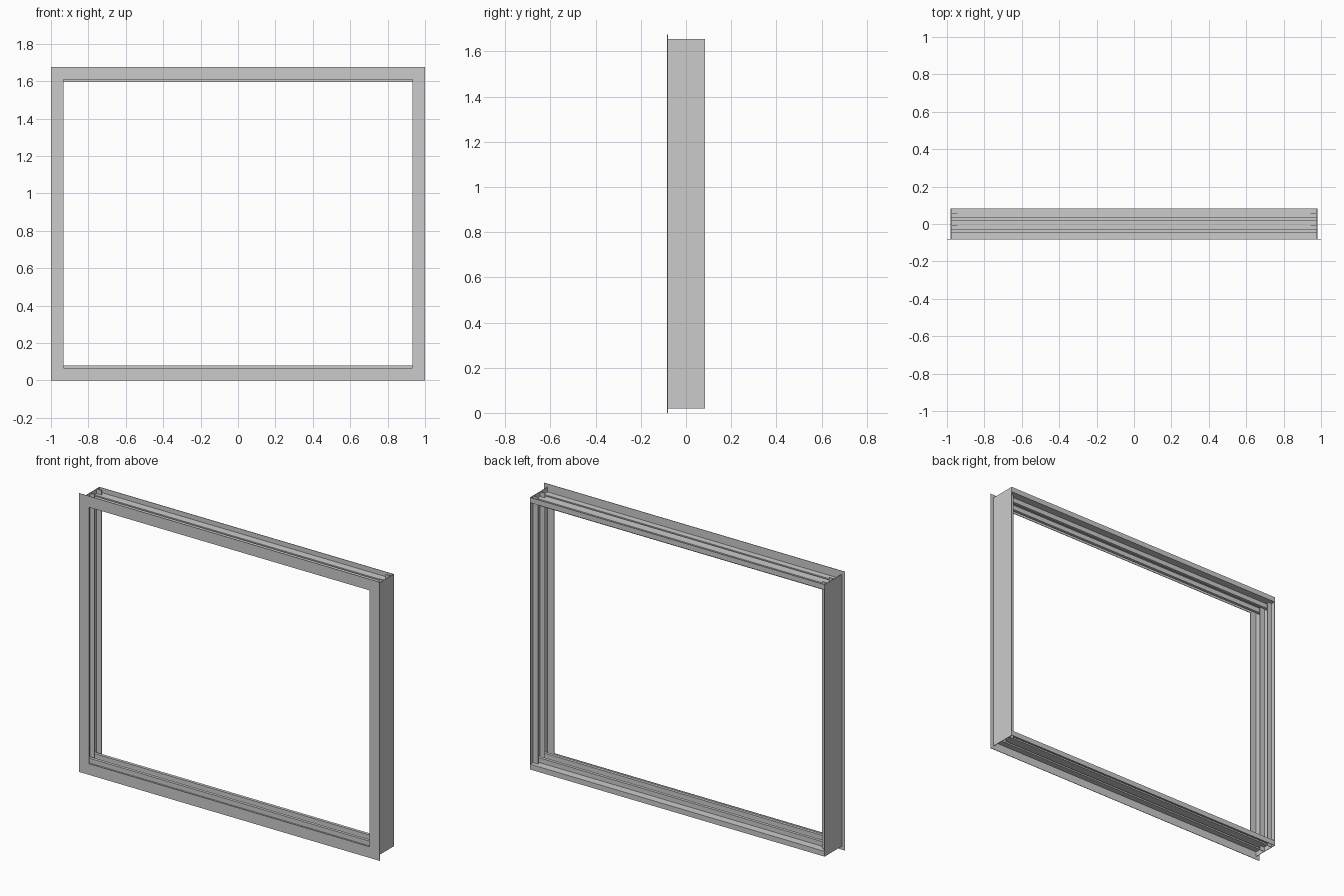
import bpy, bmesh
from mathutils import Vector

if "Cube" in bpy.data.objects:
    bpy.data.objects.remove(bpy.data.objects["Cube"])

H = 1.675          # overall height
W = 0.98           # half width of the frame body
D = 0.083          # half depth
T = 0.003          # sheet thickness


def make_object(name, bm):
    bmesh.ops.recalc_face_normals(bm, faces=bm.faces)
    me = bpy.data.meshes.new(name)
    bm.to_mesh(me)
    bm.free()
    ob = bpy.data.objects.new(name, me)
    bpy.context.collection.objects.link(ob)
    return ob


def box(name, lo, hi):
    bm = bmesh.new()
    bmesh.ops.create_cube(bm, size=1)
    for v in bm.verts:
        v.co = Vector([(a + b) / 2 + c * (b - a) for a, b, c in zip(lo, hi, v.co)])
    return make_object(name, bm)


def bent_sheet(name, profile, flip):
    """Extrude an open y-z profile along x; flip mirrors it to the top."""
    bm = bmesh.new()
    rows = [[bm.verts.new((x, y, H - z if flip else z)) for y, z in profile]
            for x in (-W, W)]
    for i in range(len(profile) - 1):
        bm.faces.new((rows[0][i], rows[0][i + 1], rows[1][i + 1], rows[1][i]))
    ob = make_object(name, bm)
    mod = ob.modifiers.new("thickness", 'SOLIDIFY')
    mod.thickness = T
    mod.offset = 0
    mod.use_even_offset = True
    return ob


# front trim: thin flat ring with a rectangular opening
bm = bmesh.new()
outer = [(-1, 0), (1, 0), (1, H), (-1, H)]
inner = [(-.933, .067), (.933, .067), (.933, H - .067), (-.933, H - .067)]
vo = [bm.verts.new((x, -D, z)) for x, z in outer]
vi = [bm.verts.new((x, -D, z)) for x, z in inner]
for i in range(4):
    j = (i + 1) % 4
    bm.faces.new((vo[i], vo[j], vi[j], vi[i]))
ext = bmesh.ops.extrude_face_region(bm, geom=bm.faces[:])
for v in ext['geom']:
    if isinstance(v, bmesh.types.BMVert):
        v.co.y += T
make_object("front_trim", bm)

# sill and head: back lip, web and two raised slide tracks
web, ridge = 0.05, 0.0785
profile = [(D - T / 2, 0.02), (D - T / 2, web),
           (.035, web), (.035, ridge), (.020, ridge), (.020, web),
           (-.030, web), (-.030, ridge), (-.045, ridge), (-.045, web),
           (-D + T, web)]
bent_sheet("sill", profile, False)
bent_sheet("head", profile, True)

# side jambs: outer plate with two inward fins
for s, side in ((-1, "left"), (1, "right")):
    def span(a, b):
        return sorted((s * a, s * b))
    x0, x1 = span(W - T, W)
    box(side + "_jamb_plate", (x0, -D, .02), (x1, D, H - .02))
    x0, x1 = span(.945, W - T)
    for n, y in (("front", -.010), ("back", .055)):
        box(f"{side}_jamb_{n}_fin", (x0, y - T / 2, .02), (x1, y + T / 2, H - .02))
